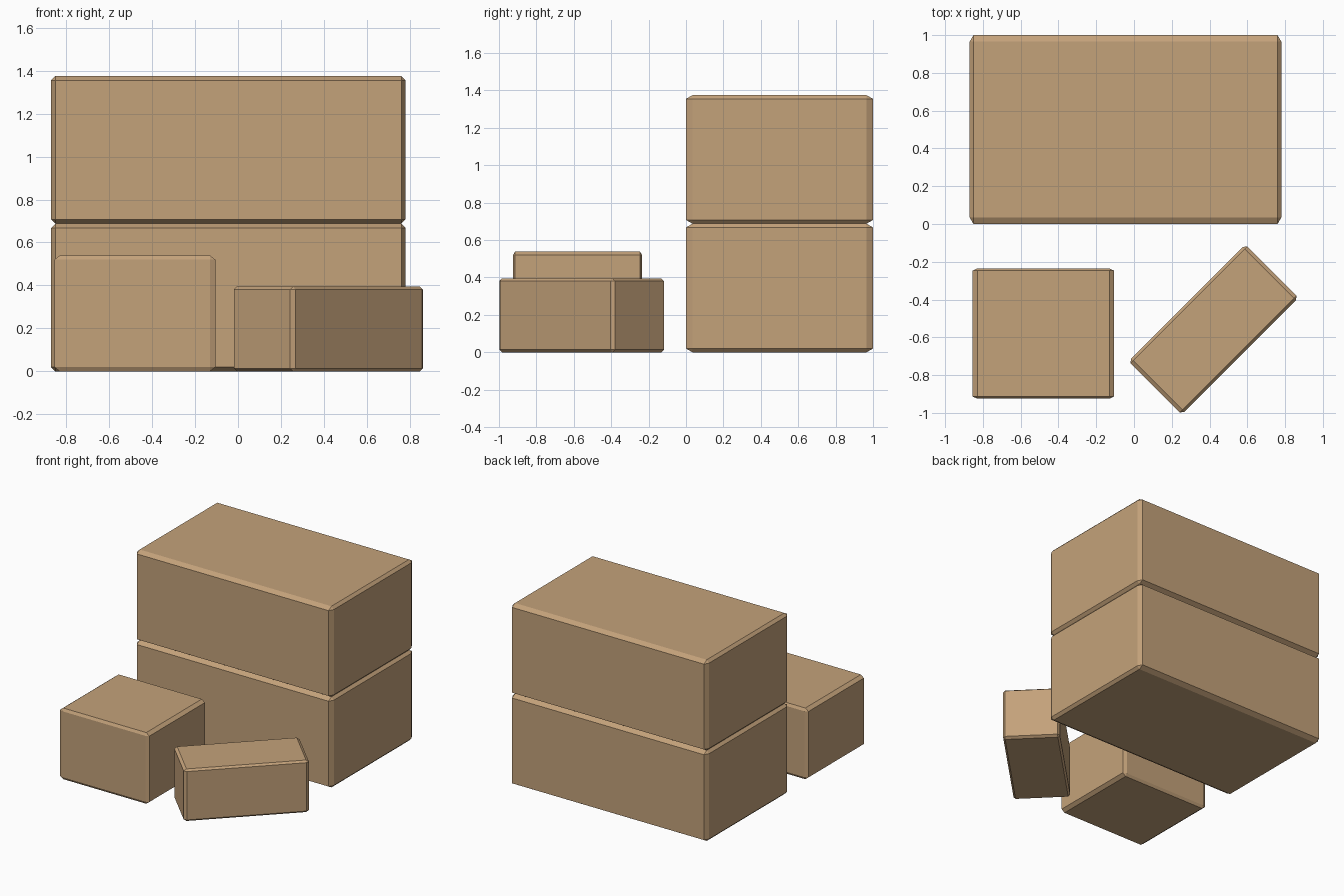
import bpy, bmesh, math
from itertools import product

if "Cube" in bpy.data.objects:
    bpy.data.objects.remove(bpy.data.objects["Cube"])

cardboard = bpy.data.materials.new("cardboard_brown")
cardboard.diffuse_color = (0.552, 0.361, 0.195, 1)
cardboard.use_nodes = True
cardboard.node_tree.nodes["Principled BSDF"].inputs["Base Color"].default_value = cardboard.diffuse_color


def crate(name, size, chamfer, centre, turn=0):
    """Box with a different chamfer width along each axis, standing on its base."""
    bm = bmesh.new()
    for signs in product((-1, 1), repeat=3):
        for full in range(3):
            bm.verts.new([s * (size[i] / 2 - (0 if i == full else chamfer[i]))
                          for i, s in enumerate(signs)])
    hull = bmesh.ops.convex_hull(bm, input=bm.verts[:])
    bmesh.ops.dissolve_limit(bm, angle_limit=0.01, verts=bm.verts[:], edges=bm.edges[:])
    bmesh.ops.recalc_face_normals(bm, faces=bm.faces[:])
    mesh = bpy.data.meshes.new(name)
    bm.to_mesh(mesh)
    bm.free()
    mesh.materials.append(cardboard)
    ob = bpy.data.objects.new(name, mesh)
    ob.location = centre
    ob.rotation_euler.z = math.radians(turn)
    bpy.context.collection.objects.link(ob)


# two large stacked boxes at the back
H = 0.6875
for i, name in enumerate(("large_box_lower", "large_box_upper")):
    crate(name, (1.65, 1.0, H), (0.02, 0.035, 0.02), (-0.045, 0.5, H * (i + 0.5)))

# medium box at front left
crate("medium_box", (0.75, 0.69, 0.54), (0.026, 0.012, 0.02), (-0.48, -0.58, 0.27))

# small box at front right, turned on the floor
crate("small_box", (0.875, 0.398, 0.395), (0.02, 0.014, 0.014), (0.421, -0.558, 0.1975), 45)
